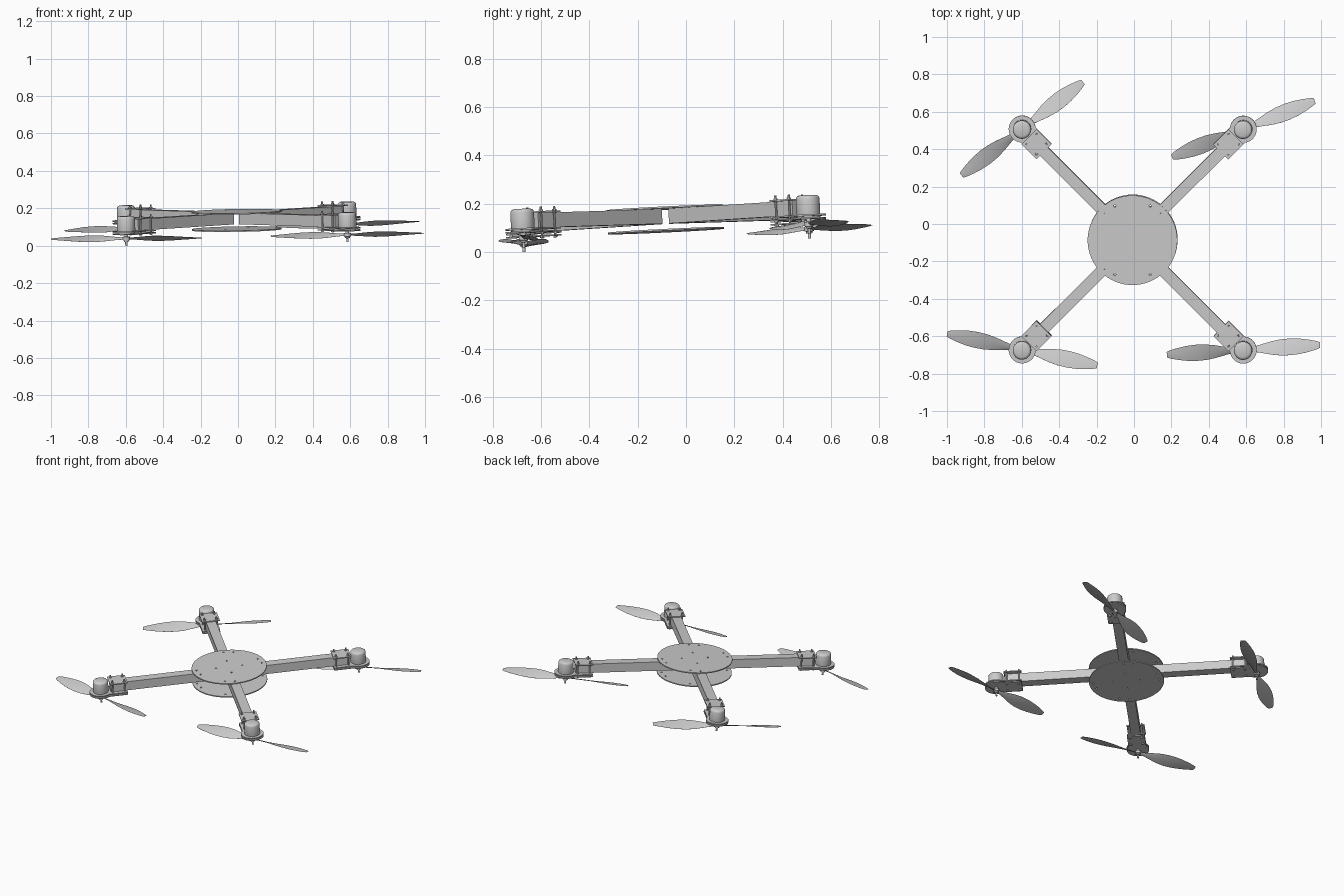
import bpy, bmesh, math
from mathutils import Matrix, Vector

if "Cube" in bpy.data.objects:
    bpy.data.objects.remove(bpy.data.objects["Cube"], do_unlink=True)

grey = bpy.data.materials.new("light_grey")
grey.use_nodes = True
GREY = (0.6, 0.6, 0.6, 1)
grey.diffuse_color = GREY
grey.node_tree.nodes["Principled BSDF"].inputs["Base Color"].default_value = GREY

T, R = Matrix.Translation, Matrix.Rotation
# whole craft leans slightly: rear and left sit higher
CRAFT = T((-0.005, -0.078, 0)) @ R(0.048, 4, 'X') @ R(-0.017, 4, 'Y')
ARM_R, CLAMP_R, CLAMP_H = 0.836, 0.726, 0.057


def finish(name, bm, matrix, smooth=False):
    bmesh.ops.recalc_face_normals(bm, faces=bm.faces)
    mesh = bpy.data.meshes.new(name)
    bm.to_mesh(mesh)
    bm.free()
    mesh.materials.append(grey)
    ob = bpy.data.objects.new(name, mesh)
    bpy.context.collection.objects.link(ob)
    ob.matrix_world = matrix
    if smooth:
        bpy.ops.object.select_all(action='DESELECT')
        ob.select_set(True)
        bpy.context.view_layer.objects.active = ob
        bpy.ops.object.shade_smooth_by_angle(angle=math.radians(35))
    return ob


def add_box(bm, lo, hi):
    lo, hi = Vector(lo), Vector(hi)
    bmesh.ops.create_cube(bm, size=1, matrix=T((lo + hi) / 2) @ Matrix.Diagonal((*(hi - lo), 1)))


def add_cylinder(bm, x, y, z0, z1, radius, sides):
    bmesh.ops.create_cone(bm, cap_ends=True, segments=sides, radius1=radius, radius2=radius,
                          depth=z1 - z0, matrix=T((x, y, (z0 + z1) / 2)))


def add_lathe(bm, profile, sides):
    rings = [[bm.verts.new((r * math.cos(a), r * math.sin(a), z))
              for a in (math.tau * i / sides for i in range(sides))] for r, z in profile]
    for a, b in zip(rings, rings[1:]):
        for i in range(sides):
            j = (i + 1) % sides
            bm.faces.new((a[i], a[j], b[j], b[i]))
    bm.faces.new(rings[0])
    bm.faces.new(rings[-1])


def add_extrusion(bm, outline, z0, z1):
    face = bm.faces.new([bm.verts.new((x, y, z0)) for x, y in outline])
    ext = bmesh.ops.extrude_face_region(bm, geom=[face])["geom"]
    bmesh.ops.translate(bm, vec=(0, 0, z1 - z0),
                        verts=[v for v in ext if isinstance(v, bmesh.types.BMVert)])


# round body plates with drilled holes
bm = bmesh.new()
for sx in (-1, 1):
    for sy in (-1, 1):
        for x, y in ((0.06, 0.06), (0.15, 0.15), (0.095, 0.183)):
            add_cylinder(bm, sx * x, sy * y, 0.05, 0.22, 0.006, 10)
drill = finish("plate_drill", bm, CRAFT)
drill.hide_render = True
drill.hide_viewport = True
for name, z in (("bottom_plate", 0.085), ("top_plate", 0.178)):
    bm = bmesh.new()
    add_cylinder(bm, 0, 0, z, z + 0.007, 0.24, 64)
    plate = finish(name, bm, CRAFT, True)
    cut = plate.modifiers.new("holes", 'BOOLEAN')
    cut.operation, cut.solver, cut.object = 'DIFFERENCE', 'EXACT', drill


def keyhole():
    # square clamp end blending into the round motor seat
    pts = [(CLAMP_R - CLAMP_H, CLAMP_H), (CLAMP_R - CLAMP_H, -CLAMP_H)]
    for i in range(33):
        a = math.radians(-128 + 8 * i)
        pts.append((ARM_R + 0.072 * math.cos(a), 0.072 * math.sin(a)))
    return pts


def propeller(name, matrix):
    # two twisted blades: (radius, chord, pitch in degrees)
    stations = [(0.012, 0.02, 30), (0.05, 0.028, 30), (0.1, 0.052, 27), (0.15, 0.076, 24),
                (0.2, 0.09, 20), (0.25, 0.092, 17), (0.3, 0.084, 14), (0.35, 0.066, 12),
                (0.39, 0.046, 10), (0.41, 0.03, 9)]
    across, thick = (-0.5, -0.25, 0, 0.25, 0.5), (0.1, 0.8, 1, 0.8, 0.1)
    bm = bmesh.new()
    for turn in (0, math.pi):
        spin, loops = R(turn, 4, 'Z'), []
        for r, chord, pitch in stations:
            tilt = R(-math.radians(pitch), 4, 'X')
            half = 0.003 - 0.004 * r
            top = [(0, u * chord, t * half) for u, t in zip(across, thick)]
            low = [(0, y, -z) for _, y, z in reversed(top)]
            loops.append([bm.verts.new(spin @ (Vector((r, 0, 0)) + tilt @ Vector(p)))
                          for p in top + low])
        for a, b in zip(loops, loops[1:]):
            for i in range(len(a)):
                j = (i + 1) % len(a)
                bm.faces.new((a[i], a[j], b[j], b[i]))
        bm.faces.new(loops[0])
        bm.faces.new(loops[-1])
    finish(name, bm, matrix, True)


corners = (("rear_left", 45, 21.6), ("rear_right", 135, 37.6),
           ("front_right", 225, -11.9), ("front_left", 315, 3.7))
for label, angle, prop_angle in corners:
    a = math.radians(angle)
    spoke = CRAFT @ R(a, 4, 'Z')
    hub = CRAFT @ T((ARM_R * math.cos(a), ARM_R * math.sin(a), 0))

    # square tube arm
    bm = bmesh.new()
    add_box(bm, (0.05, -0.031, 0.117), (0.775, 0.031, 0.178))
    finish(label + "_arm", bm, spoke)

    # clamp plate on top, motor mount plates underneath
    bm = bmesh.new()
    add_box(bm, (CLAMP_R - CLAMP_H, -CLAMP_H, 0.178), (CLAMP_R + CLAMP_H, CLAMP_H, 0.185))
    finish(label + "_clamp_plate", bm, spoke)
    bm = bmesh.new()
    add_extrusion(bm, keyhole(), 0.11, 0.117)
    add_extrusion(bm, keyhole(), 0.098, 0.104)
    finish(label + "_motor_mount", bm, spoke, True)

    # clamp bolts with nuts
    bm = bmesh.new()
    for sx in (-1, 1):
        for sy in (-1, 1):
            x, y = CLAMP_R + sx * 0.039, sy * 0.039
            add_cylinder(bm, x, y, 0.09, 0.203, 0.005, 10)
            add_cylinder(bm, x, y, 0.185, 0.191, 0.009, 6)
            add_cylinder(bm, x, y, 0.092, 0.098, 0.009, 6)
    finish(label + "_clamp_bolts", bm, spoke, True)

    # domed motor can
    bm = bmesh.new()
    add_lathe(bm, [(0.046, 0.104), (0.049, 0.117), (0.049, 0.182), (0.047, 0.189),
                   (0.042, 0.194), (0.035, 0.197)], 32)
    finish(label + "_motor", bm, hub, True)

    # shaft and hub collar hanging below
    bm = bmesh.new()
    add_lathe(bm, [(0.006, 0.038), (0.006, 0.058), (0.013, 0.06), (0.013, 0.066), (0.019, 0.068),
                   (0.019, 0.086), (0.01, 0.088), (0.01, 0.1)], 16)
    finish(label + "_shaft", bm, hub, True)
    propeller(label + "_propeller", hub @ T((0, 0, 0.077)) @ R(math.radians(prop_angle), 4, 'Z'))
